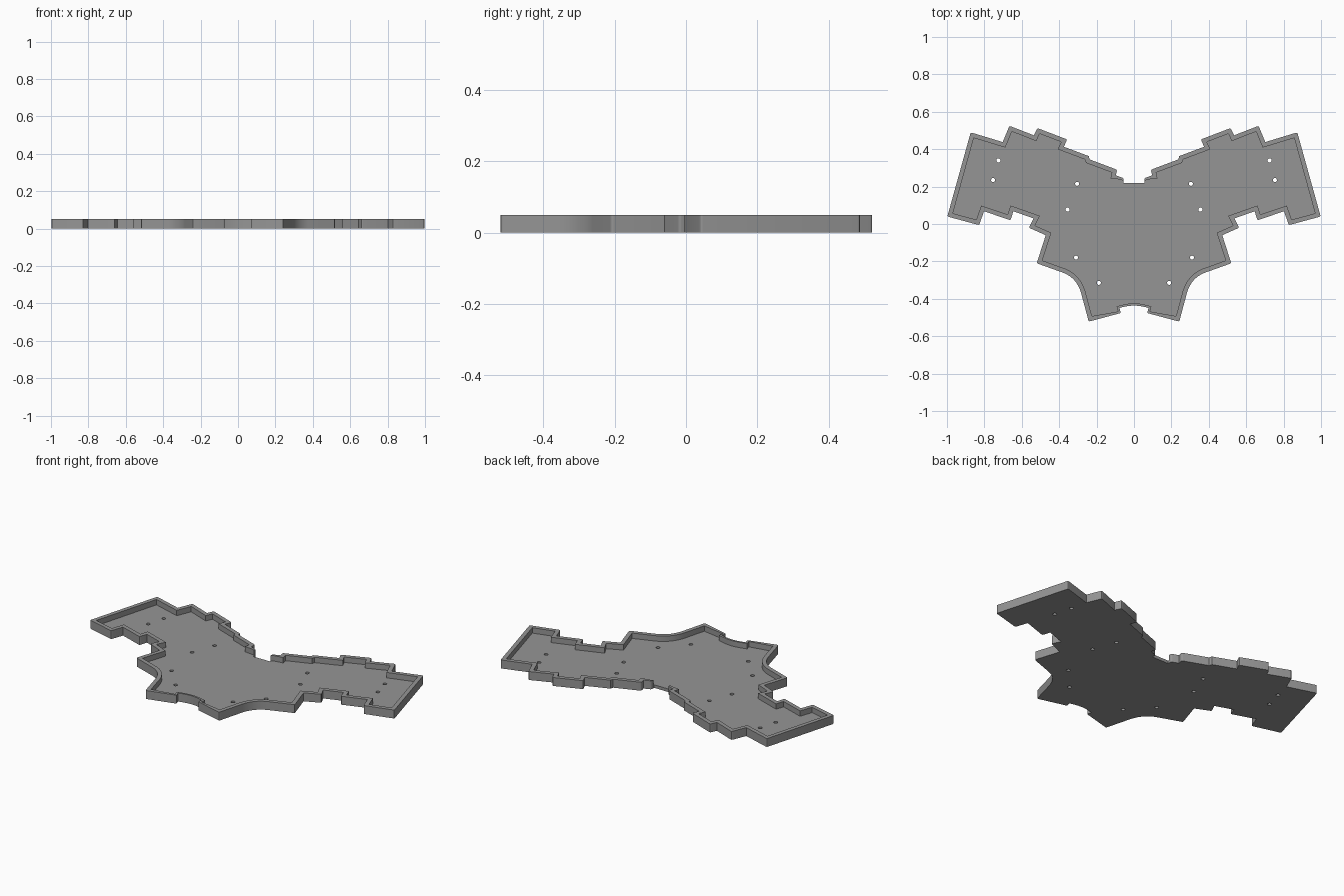
import bpy
import math
from mathutils import Vector

if "Cube" in bpy.data.objects:
    bpy.data.objects.remove(bpy.data.objects["Cube"])

HEIGHT, FLOOR, WALL = 0.05, 0.018, 0.024

grey = bpy.data.materials.new("plain grey")
grey.diffuse_color = (0.30, 0.30, 0.30, 1)
grey.use_nodes = True
grey.node_tree.nodes["Principled BSDF"].inputs["Base Color"].default_value = grey.diffuse_color


def bezier(a, c, b, n=8):
    """Points along a quadratic curve."""
    a, c, b = Vector(a), Vector(c), Vector(b)
    return [a * (1 - t) ** 2 + c * 2 * t * (1 - t) + b * t * t
            for t in (i / n for i in range(n + 1))]


def inset(pts, dist):
    """Mitred inward offset of a clockwise loop; dist(a, b) gives the wall thickness."""
    out = []
    for i, p in enumerate(pts):
        a, b = pts[i - 1], pts[(i + 1) % len(pts)]
        d1, d2 = (p - a).normalized(), (b - p).normalized()
        n1, n2 = Vector((d1.y, -d1.x)), Vector((d2.y, -d2.x))
        m = (n1 + n2) / (1 + n1.dot(n2))
        out.append(p + m * dist(p))
    return out


def rounded(pts, r=0.009):
    """Small rounding on the sharp outer corners."""
    out = []
    for i, p in enumerate(pts):
        a, b = pts[i - 1], pts[(i + 1) % len(pts)]
        d1, d2 = (p - a).normalized(), (b - p).normalized()
        turn = d1.x * d2.y - d1.y * d2.x
        if turn < -0.5 and min((p - a).length, (b - p).length) > 2.2 * r:
            out += bezier(p - d1 * r, p, p + d2 * r, 4)
        else:
            out.append(p)
    return out


def plate(name, loops, z0, z1):
    """Filled outline with holes, extruded between two heights."""
    cu = bpy.data.curves.new(name, 'CURVE')
    cu.dimensions, cu.fill_mode = '2D', 'BOTH'
    cu.extrude = (z1 - z0) / 2
    for loop in loops:
        s = cu.splines.new('POLY')
        s.points.add(len(loop) - 1)
        for q, p in zip(s.points, loop):
            q.co = (p[0], p[1], 0, 1)
        s.use_cyclic_u = True
    ob = bpy.data.objects.new(name, cu)
    bpy.context.collection.objects.link(ob)
    ob.location.z = (z0 + z1) / 2
    bpy.ops.object.select_all(action='DESELECT')
    ob.select_set(True)
    bpy.context.view_layer.objects.active = ob
    bpy.ops.object.convert(target='MESH')
    ob = bpy.context.object
    ob.data.materials.clear()
    ob.data.materials.append(grey)
    bpy.ops.object.shade_smooth_by_angle(angle=math.radians(25))
    return ob


# Right half of the outline, clockwise from the rear notch to the front centre
half = [(0.055, 0.22), (0.055, 0.245), (0.097, 0.26), (0.09, 0.29),
        (0.237, 0.345), (0.242, 0.363), (0.375, 0.413), (0.357, 0.452),
        (0.517, 0.513), (0.535, 0.474), (0.666, 0.525), (0.702, 0.438),
        (0.873, 0.49), (0.998, 0.04), (0.828, -0.006), (0.802, 0.068),
        (0.66, 0.02), (0.645, 0.068), (0.537, 0.03), (0.562, -0.02),
        (0.472, -0.06), (0.52, -0.21)]
half = [Vector(p) for p in half]
half += bezier((0.375, -0.262), (0.308, -0.289), (0.284, -0.365))
half += [Vector(p) for p in [(0.242, -0.522), (0.07, -0.476), (0.078, -0.449),
                             (0.055, -0.443), (0.028, -0.438)]]
outline = half + [Vector((0, -0.436))] + [Vector((-p.x, p.y)) for p in reversed(half)]

# Floor with screw holes
holes = []
for x, y in [(0.725, 0.34), (0.753, 0.235), (0.304, 0.215),
             (0.355, 0.077), (0.31, -0.18), (0.188, -0.315)]:
    for s in (1, -1):
        holes.append([(s * x + 0.011 * math.cos(k * math.pi / 8),
                       y + 0.011 * math.sin(k * math.pi / 8)) for k in range(16)])
outer = rounded(outline)
plate("floor", [outer] + holes, 0, FLOOR)

# Rim wall, open at the rear notch and thinner at the front centre
inner = inset(outline, lambda p: 0.012 if abs(p.x) < 0.08 else WALL)
inner[0] = Vector((0.055, 0.228))
inner[-1] = Vector((-0.055, 0.228))
plate("rim_wall", [outer[1:-1] + inner[::-1]], FLOOR, HEIGHT)
